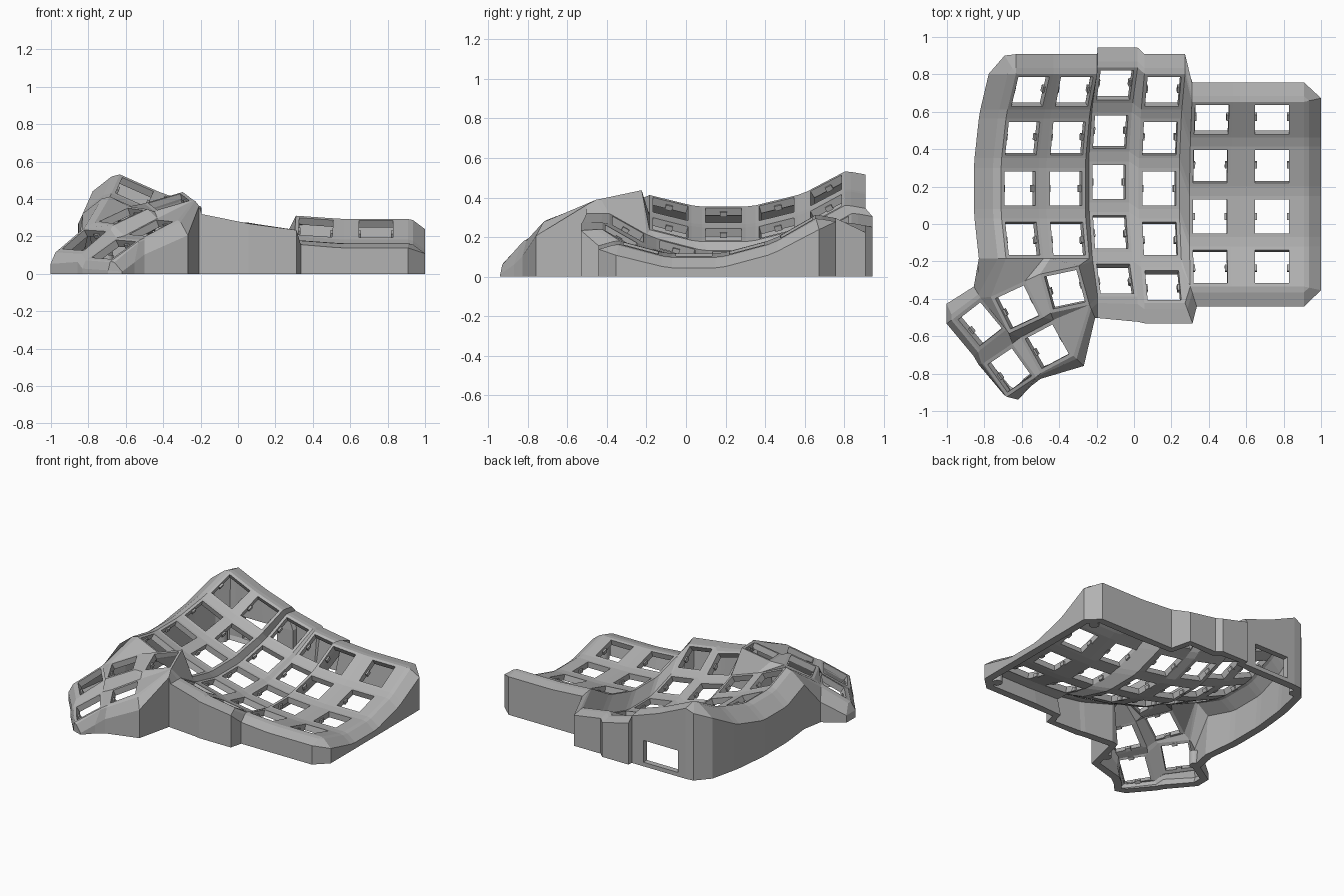
import bpy, bmesh
from math import radians, sin, cos
from mathutils import Matrix, Vector

if "Cube" in bpy.data.objects:
    bpy.data.objects.remove(bpy.data.objects["Cube"], do_unlink=True)

grey = bpy.data.materials.new("matte_grey")
grey.use_nodes = True
grey.diffuse_color = (0.45, 0.45, 0.45, 1)
grey.node_tree.nodes["Principled BSDF"].inputs["Base Color"].default_value = grey.diffuse_color

HALF, HOLE = 0.11, 0.091
WALL, PLATE = 0.056, 0.042
ROW_RADIUS, ROW_STEP = 1.035, radians(15)
SIGNS = {"bl": (-1, -1), "br": (1, -1), "tr": (1, 1), "tl": (-1, 1)}


def turn(x, y, z):
    return (Matrix.Rotation(radians(z), 4, "Z") @ Matrix.Rotation(radians(y), 4, "Y")
            @ Matrix.Rotation(radians(x), 4, "X"))


def finish(name, bm):
    mesh = bpy.data.meshes.new(name)
    bm.to_mesh(mesh)
    bm.free()
    mesh.materials.append(grey)
    obj = bpy.data.objects.new(name, mesh)
    bpy.context.collection.objects.link(obj)
    return obj


# Key placements: finger columns (x, y, z, tilt, rows), curved along y
columns = {
    "A": (-0.61, 0.19, 0.31, 24, 4),
    "B": (-0.364, 0.19, 0.213, 19, 4),
    "C": (-0.134, 0.225, 0.105, 14, 5),
    "D": (0.134, 0.19, 0.065, 9, 5),
    "E": (0.406, 0.04, 0.11, 4, 4),
    "F": (0.738, 0.04, 0.10, 0, 4),
}
placed = {}
for col, (x, y, z, tilt, rows) in columns.items():
    for row in range(rows):
        a = (2 - row) * ROW_STEP
        arc = Matrix.Translation((0, ROW_RADIUS * sin(a), ROW_RADIUS * (1 - cos(a))))
        placed[f"{col}{row}"] = (Matrix.Translation((x, y, z)) @ turn(0, tilt, 0)
                                 @ arc @ Matrix.Rotation(a, 4, "X"))

# Thumb keys (x, y, z, pitch, roll, yaw)
thumbs = {
    "T1": (-0.37, -0.35, 0.385, 12, 16, 12),
    "T2": (-0.625, -0.445, 0.31, 4, 23, 25),
    "T3": (-0.823, -0.535, 0.18, 3, 34, 38),
    "T4": (-0.465, -0.655, 0.245, 3, 25, 28),
    "T5": (-0.665, -0.782, 0.13, 3, 31, 34),
}
for key, (x, y, z, pitch, roll, yaw) in thumbs.items():
    placed[key] = Matrix.Translation((x, y, z)) @ turn(pitch, -roll, yaw)

# Shell surface, starting with a square ring for each key
bm = bmesh.new()
corner = {}


def face(*verts):
    verts = list(dict.fromkeys(verts))
    if len(verts) > 2:
        bm.faces.new(verts)


def web(names):
    face(*[corner[n] for n in names.split()])


for key, m in placed.items():
    half_x = 0.17 if key[0] == "F" else HALF
    inner = []
    for c, (sx, sy) in SIGNS.items():
        corner[key + c] = bm.verts.new(m @ Vector((sx * half_x, sy * HALF, 0)))
        inner.append(bm.verts.new(m @ Vector((sx * HOLE, sy * HOLE, 0))))
    outer = [corner[key + c] for c in SIGNS]
    for i in range(4):
        j = (i + 1) % 4
        face(outer[i], outer[j], inner[j], inner[i])

# Webs between rows and between columns
for col, spec in columns.items():
    for r in range(spec[4] - 1):
        web(f"{col}{r}bl {col}{r}br {col}{r+1}tr {col}{r+1}tl")
for p, q in zip("ABCDE", "BCDEF"):
    shared = min(columns[p][4], columns[q][4])
    for r in range(shared):
        web(f"{p}{r}tr {p}{r}br {q}{r}bl {q}{r}tl")
        if r < shared - 1:
            web(f"{p}{r}br {q}{r}bl {q}{r+1}tl {p}{r+1}tr")

# Webs at the column ends and in the thumb cluster
for names in ("B3br C3bl C4tl", "D3br E3bl D4tr", "D4tr E3bl D4br",
              "T3tr T2tl T2bl T3br", "T3bl T3br T5tr T5tl", "T5tr T4tl T4bl T5br",
              "T2bl T2br T4tr T4tl", "T3br T2bl T4tl T5tr", "T2tr T1tl T1bl T2br",
              "T1bl T1br T4tr", "T2br T1bl T4tr", "T1br T4tr T4br", "A3bl T2tl T3tr"):
    web(names)
finger_side = "A3bl A3br B3bl B3br C4tl C4bl".split()
thumb_side = "T2tl T2tr T1tl T1tr T1tr T1br".split()
for i in range(5):
    web(f"{finger_side[i]} {finger_side[i+1]} {thumb_side[i+1]} {thumb_side[i]}")

# Border: each plate corner with its outward step to the wall
LEFT, BACK = (-0.145, 0, -0.09), (0, 0.105, -0.015)
RIGHT, FRONT = (0.092, 0, -0.055), (0, -0.108, -0.025)
border = [(f"A{r}{c}", LEFT) for r in (3, 2, 1, 0) for c in ("bl", "tl")]
border.append(("A0tl", (-0.06, 0.098, -0.04)))
border += [(f"{k}0{c}", BACK) for k in "ABCDEF" for c in ("tl", "tr")]
border.append(("F0tr", (0.092, 0.02, -0.055)))
border += [(f"F{r}{c}", RIGHT) for r in range(4) for c in ("tr", "br")][1:-1]
border += [
    ("F3br", (0.092, -0.02, -0.055)),
    ("F3br", FRONT), ("F3bl", FRONT), ("E3br", FRONT), ("E3bl", (0.035, -0.108, -0.025)),
    ("D4br", (0.04, -0.108, -0.005)), ("D4bl", (0, -0.108, -0.005)),
    ("C4br", (0, -0.135, 0.01)), ("C4bl", (0, -0.115, 0)),
    ("T1br", (0.03, -0.07, -0.03)), ("T4br", (0.055, -0.055, -0.08)),
    ("T4bl", (0, -0.03, -0.09)), ("T5br", (-0.03, -0.05, -0.12)),
    ("T5bl", (0.06, -0.015, -0.06)), ("T5bl", (-0.015, 0.01, -0.05)),
    ("T5tl", (-0.025, -0.005, -0.05)), ("T3bl", (-0.033, -0.03, -0.05)),
    ("T3tl", (-0.037, -0.026, -0.07)), ("T3tl", (-0.037, 0.08, -0.07)),
    ("T3tr", (-0.035, 0.06, -0.1)),
]
rings = []
for name, step in border:
    p = corner[name]
    dx, dy, dz = step
    rim = p.co + Vector((dx * 0.3, dy * 0.3, dz * 0.12))
    o = p.co + Vector(step)
    o.z = max(o.z, 0.012)
    rim.z = max(rim.z, o.z)
    rings.append((p, *[bm.verts.new(c) for c in (rim, o, (o.x, o.y, 0))]))
for i, ring in enumerate(rings):
    following = rings[(i + 1) % len(rings)]
    for k in range(3):
        face(ring[k], following[k], following[k + 1], ring[k + 1])

# Socket window cut through the back wall
X0, X1, Z0, Z1 = -0.57, -0.29, 0.03, 0.19
for co, no in (((X0, 0, 0), (1, 0, 0)), ((X1, 0, 0), (1, 0, 0)),
               ((0, 0, Z0), (0, 0, 1)), ((0, 0, Z1), (0, 0, 1))):
    wall = [f for f in bm.faces if all(v.co.y > 0.88 and v.co.x < -0.1 for v in f.verts)]
    parts = set(wall) | {e for f in wall for e in f.edges} | {v for f in wall for v in f.verts}
    bmesh.ops.bisect_plane(bm, geom=list(parts), plane_co=co, plane_no=no)
window = []
for f in bm.faces:
    c = f.calc_center_median()
    if c.y > 0.88 and X0 < c.x < X1 and Z0 < c.z < Z1:
        window.append(f)
bmesh.ops.delete(bm, geom=window, context="FACES")

# Face outward, then thicken inward, with the walls thicker than the key plate
bmesh.ops.recalc_face_normals(bm, faces=bm.faces[:])
bm.normal_update()
if sum(f.normal.z * f.calc_area() for f in bm.faces) < 0:
    bmesh.ops.reverse_faces(bm, faces=bm.faces[:])
shell = finish("keyboard_shell", bm)
walls = shell.vertex_groups.new(name="walls")
walls.add([v.index for v in shell.data.vertices if v.co.z < 0.001], 1.0, "REPLACE")
solid = shell.modifiers.new("thickness", "SOLIDIFY")
solid.thickness = WALL
solid.offset = -1
solid.vertex_group = walls.name
solid.thickness_vertex_group = PLATE / WALL
bpy.context.view_layer.objects.active = shell
shell.select_set(True)
bpy.ops.object.modifier_apply(modifier=solid.name)
for v in shell.data.vertices:
    v.co.z = max(v.co.z, 0)

# Small clips on both sides of each key hole
bm = bmesh.new()
for m in placed.values():
    for side in (-1, 1):
        size = Matrix.Diagonal((0.022, 0.036, 0.026, 1))
        bmesh.ops.create_cube(bm, size=1,
                              matrix=m @ Matrix.Translation((side * HOLE, 0, -0.032)) @ size)
for v in bm.verts:
    v.co.z = max(v.co.z, 0)
finish("key_clips", bm)

# Screw posts inside the wall corners
bm = bmesh.new()
for x, y in ((-0.70, 0.82), (0.90, 0.66), (0.90, -0.34), (-0.29, -0.63), (-0.81, -0.34)):
    bmesh.ops.create_cone(bm, cap_ends=True, segments=24, radius1=0.035, radius2=0.035,
                          depth=0.1, matrix=Matrix.Translation((x, y, 0.05)))
finish("screw_posts", bm)
